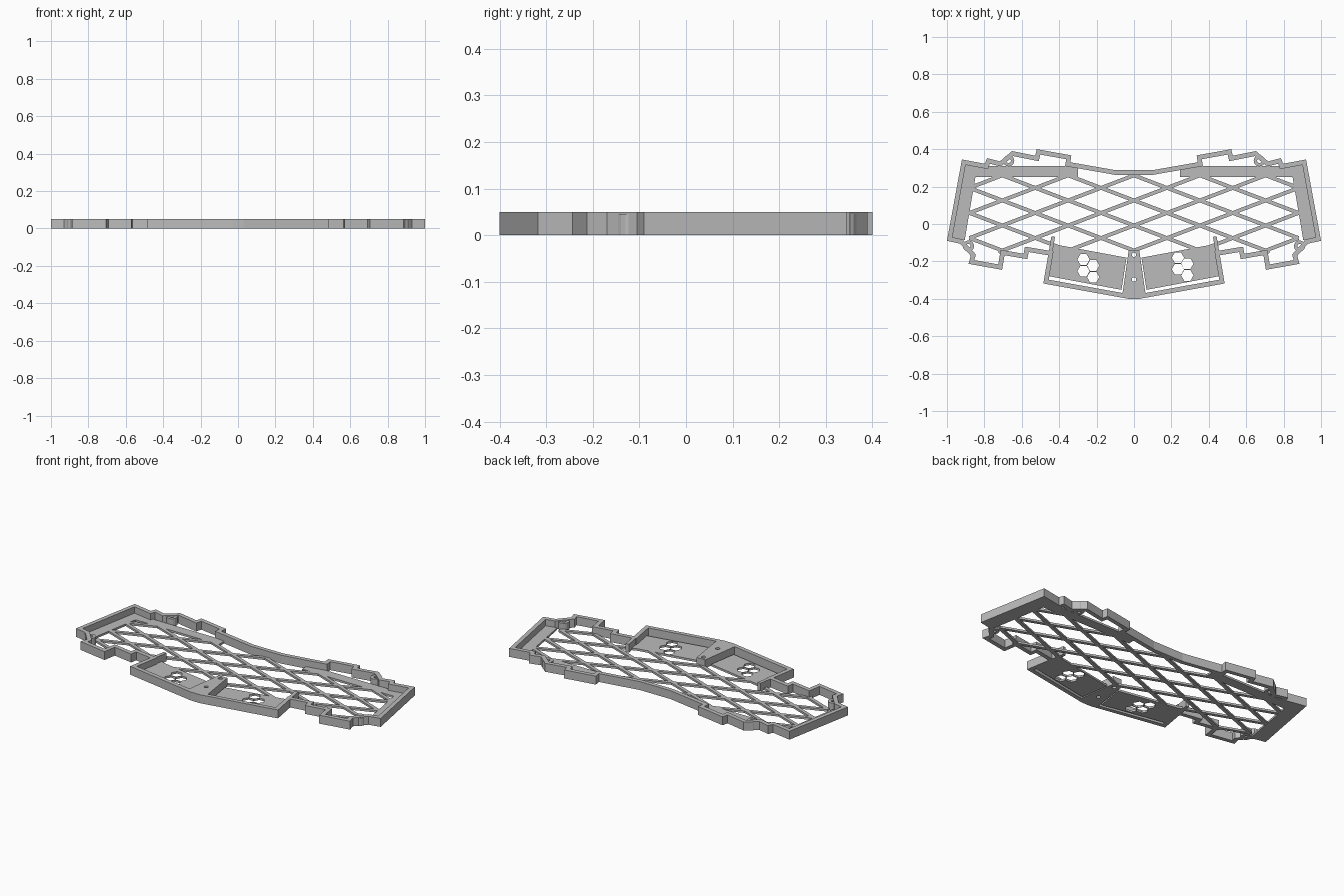
import bpy, bmesh, math
from mathutils import Vector

cube = bpy.data.objects.get("Cube")
if cube:
    bpy.data.objects.remove(cube, do_unlink=True)

HEIGHT, FLOOR, WALL = 0.05, 0.012, 0.025

grey = bpy.data.materials.new("matte grey")
grey.use_nodes = True
colour = (0.5, 0.5, 0.5, 1)
grey.diffuse_color = colour
grey.node_tree.nodes["Principled BSDF"].inputs["Base Color"].default_value = colour


def prism(name, outline, height, holes=()):
    """Flat plate from an outline, with optional hole loops."""
    bm = bmesh.new()
    for loop in (outline, *holes):
        verts = [bm.verts.new((x, y, 0)) for x, y in loop]
        for a, b in zip(verts, verts[1:] + verts[:1]):
            bm.edges.new((a, b))
    bmesh.ops.triangle_fill(bm, edges=bm.edges[:], use_beauty=True)
    top = bmesh.ops.extrude_face_region(bm, geom=bm.faces[:])["geom"]
    bmesh.ops.translate(bm, vec=(0, 0, height),
                        verts=[g for g in top if isinstance(g, bmesh.types.BMVert)])
    bmesh.ops.recalc_face_normals(bm, faces=bm.faces[:])
    mesh = bpy.data.meshes.new(name)
    bm.to_mesh(mesh)
    bm.free()
    mesh.materials.append(grey)
    obj = bpy.data.objects.new(name, mesh)
    bpy.context.collection.objects.link(obj)
    return obj


def mirror(points):
    return [(-x, y) for x, y in reversed(points)]


def ngon(x, y, r, n):
    return [(x + r * math.cos(math.tau * i / n), y + r * math.sin(math.tau * i / n))
            for i in range(n)]


def inset(points, d):
    """Mitred inward offset of a clockwise outline."""
    out = []
    for i, p in enumerate(points):
        p = Vector(p)
        a = (p - Vector(points[i - 1])).normalized()
        b = (Vector(points[(i + 1) % len(points)]) - p).normalized()
        na, nb = Vector((a.y, -a.x)), Vector((b.y, -b.x))
        out.append(tuple(p + (na + nb) * d / (1 + na.dot(nb))))
    return out


def bar(name, a, b, width, height):
    a, b = Vector(a), Vector(b)
    d = (b - a).normalized() * width / 2
    n = Vector((-d.y, d.x))
    return prism(name, [tuple(p) for p in (a + n, b + n, b - n, a - n)], height)


# Stepped perimeter wall, right half listed clockwise
half = [(0.10, 0.288), (0.34, 0.33), (0.335, 0.367), (0.52, 0.40), (0.528, 0.365),
        (0.652, 0.39), (0.717, 0.335), (0.786, 0.352), (0.797, 0.322), (0.92, 0.345),
        (1.0, -0.09), (0.93, -0.105), (0.873, -0.17), (0.885, -0.213), (0.705, -0.245),
        (0.692, -0.167), (0.57, -0.188), (0.563, -0.15), (0.459, -0.167),
        (0.485, -0.318), (0.03, -0.40)]
outline = half + mirror(half)
prism("perimeter_wall", outline, HEIGHT, [inset(outline, WALL)])

# Solid wedge between the two trays, with screw holes
wedge = [(0.028, -0.14), (0.062, -0.375), (0.0, -0.39)]
prism("centre_wedge", wedge + mirror(wedge)[1:], HEIGHT,
      [ngon(0, y, 0.012, 12) for y in (-0.165, -0.297)])

# Tray floors with hexagonal openings
hexes = {1: [(0.235, -0.18), (0.285, -0.212), (0.235, -0.242), (0.285, -0.275)],
         -1: [(-0.27, -0.19), (-0.218, -0.222), (-0.27, -0.252), (-0.218, -0.284)]}
for side, label in ((1, "left"), (-1, "right")):
    tray = [(0.445, -0.105), (0.466, -0.277), (0.067, -0.352), (0.04, -0.18)]
    prism(label + "_tray_floor", [(side * x, y) for x, y in tray], FLOOR,
          [ngon(x, y, 0.033, 6) for x, y in hexes[side]])

    # Tray end wall reaching into the main bay
    bar(label + "_tray_end_wall", (side * 0.469, -0.29), (side * 0.432, -0.067),
        0.02, HEIGHT)

    # Floor strip along each outer side
    strip = [(0.905, 0.33), (0.985, -0.085), (0.905, -0.085), (0.848, 0.25), (0.835, 0.318)]
    prism(label + "_side_floor", [(side * x, y) for x, y in strip], FLOOR)

    # Floor strip along the back
    inner = 0.245 if side > 0 else -0.30
    prism(label + "_back_floor", [(inner, 0.25), (side * 0.86, 0.25),
                                  (side * 0.86, 0.31), (inner, 0.31)], FLOOR)

    # Screw bosses in the corners
    for place, x, y in (("back", 0.67, 0.338), ("front", 0.885, -0.118)):
        prism(f"{label}_{place}_boss", ngon(side * x, y, 0.03, 16), HEIGHT - 0.005,
              [ngon(side * x, y, 0.012, 12)])

# Diamond lattice floor, each bar clipped to the main bay
SLOPE, PITCH = 0.067 / 0.176, 0.134
X_MAX, Y_MIN, Y_MAX = 0.88, -0.15, 0.27
for sign, label in ((1, "rising"), (-1, "falling")):
    for k in range(-4, 8):
        c = 0.26 - PITCH * k
        ends = sorted(((Y_MIN - c) / (sign * SLOPE), (Y_MAX - c) / (sign * SLOPE)))
        x0, x1 = max(ends[0], -X_MAX), min(ends[1], X_MAX)
        if x1 - x0 > 0.04:
            bar(f"{label}_lattice_bar_{k + 5}", (x0, c + sign * SLOPE * x0),
                (x1, c + sign * SLOPE * x1), 0.02, FLOOR)
